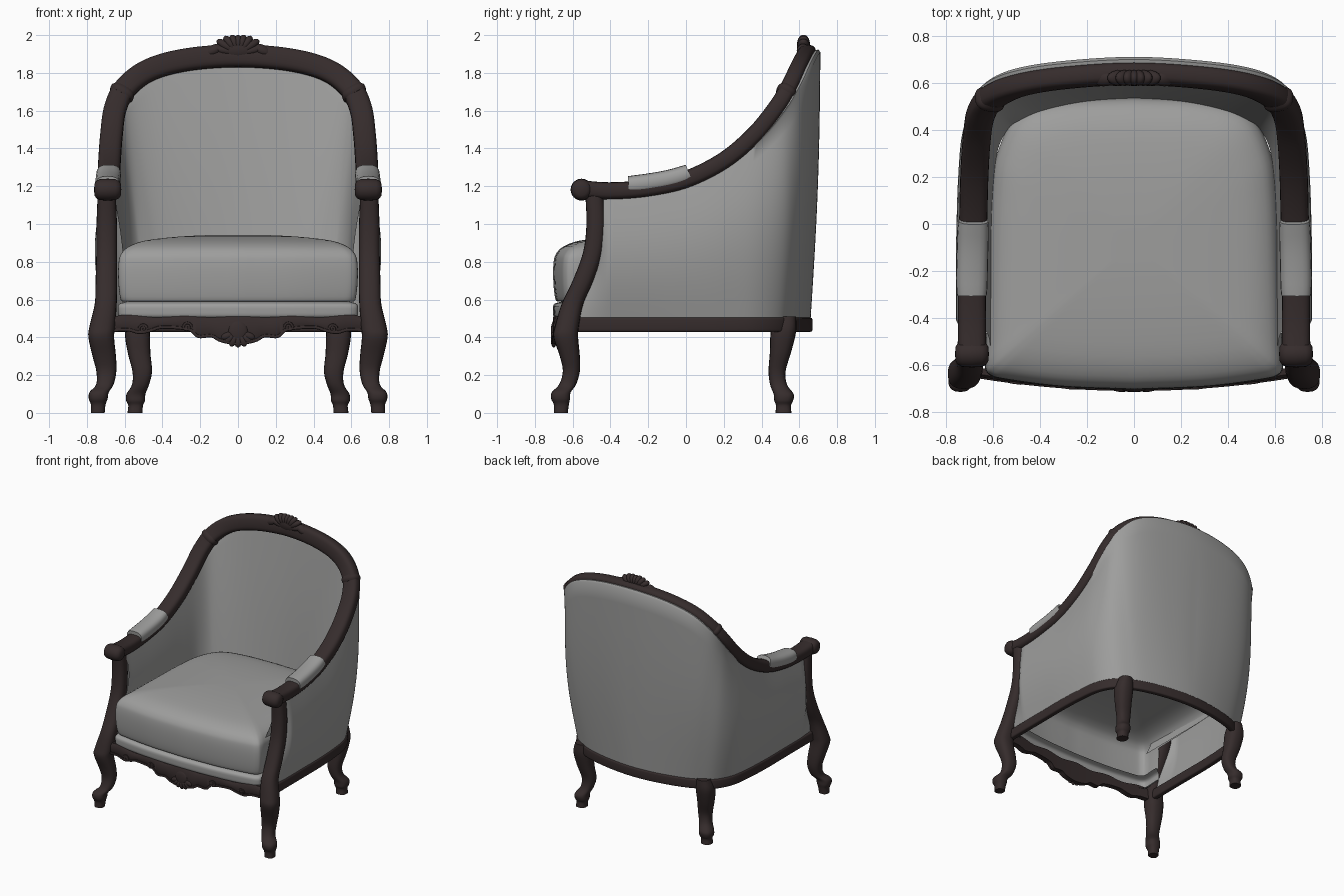
import bpy, bmesh, math
from mathutils import Vector, Matrix

if "Cube" in bpy.data.objects:
    bpy.data.objects.remove(bpy.data.objects["Cube"])


def material(name, col):
    m = bpy.data.materials.new(name)
    m.diffuse_color = (*col, 1)
    m.use_nodes = True
    m.node_tree.nodes["Principled BSDF"].inputs["Base Color"].default_value = m.diffuse_color
    return m


WOOD = material("dark wood", (0.036, 0.025, 0.025))
FABRIC = material("grey fabric", (0.34, 0.34, 0.335))


def finish(name, bm, mat, angle=40, drop=None):
    bmesh.ops.remove_doubles(bm, verts=bm.verts, dist=1e-5)
    bmesh.ops.recalc_face_normals(bm, faces=bm.faces)
    if drop:
        gone = [f for f in bm.faces if drop(f.calc_center_median())]
        bmesh.ops.delete(bm, geom=gone, context='FACES')
    me = bpy.data.meshes.new(name)
    bm.to_mesh(me)
    bm.free()
    me.materials.append(mat)
    ob = bpy.data.objects.new(name, me)
    bpy.context.collection.objects.link(ob)
    bpy.ops.object.select_all(action='DESELECT')
    ob.select_set(True)
    bpy.context.view_layer.objects.active = ob
    bpy.ops.object.shade_smooth_by_angle(angle=math.radians(angle))
    return ob


def loft(name, rings, mat, closed=True, caps=True, angle=40, drop=None):
    """Skin a list of equal-length point rings."""
    bm = bmesh.new()
    vs = [[bm.verts.new(p) for p in r] for r in rings]
    n = len(vs[0])
    for a, b in zip(vs, vs[1:]):
        for i in range(n if closed else n - 1):
            j = (i + 1) % n
            bm.faces.new((a[i], a[j], b[j], b[i]))
    if caps:
        bm.faces.new(vs[0])
        bm.faces.new(vs[-1])
    return finish(name, bm, mat, angle, drop)


def spline(pts, n):
    """Catmull-Rom through points of any dimension."""
    pts = [Vector(p) for p in pts]
    q = [2 * pts[0] - pts[1]] + pts + [2 * pts[-1] - pts[-2]]
    out = []
    for a, b, c, d in zip(q, q[1:], q[2:], q[3:]):
        for k in range(n):
            t = k / n
            out.append(0.5 * (2 * b + (c - a) * t + (2 * a - 5 * b + 4 * c - d) * t * t
                              + (3 * b - a - 3 * c + d) * t ** 3))
    return out + [pts[-1]]


def mirrored(half):
    """Half path ending on x = 0 -> full path."""
    return list(half) + [(-p[0], *p[1:]) for p in reversed(half[:-1])]


def oval(a, e=0.75):
    c, s = math.cos(a), math.sin(a)
    return math.copysign(abs(c) ** e, c), math.copysign(abs(s) ** e, s)


def frames(path, ref):
    """Point, face normal and width direction along a path."""
    out = []
    for i, p in enumerate(path):
        t = (path[min(i + 1, len(path) - 1)] - path[max(i - 1, 0)]).normalized()
        n = (ref(p) - t * ref(p).dot(t)).normalized()
        out.append((p, n, t.cross(n)))
    return out


def sweep(name, fr, hw, ht, mat, lift=0, scale=lambda u: 1, seg=20, e=0.75):
    rings = []
    for i, (p, n, w) in enumerate(fr):
        s = scale(i / (len(fr) - 1))
        uv = [oval(2 * math.pi * k / seg, e) for k in range(seg)]
        rings.append([p + n * (lift + y * ht * s) + w * x * hw * s for x, y in uv])
    return loft(name, rings, mat)


def blobs(name, items, mat):
    """Ellipsoids (location, scale, rotation about y) in one object."""
    bm = bmesh.new()
    for loc, sc, rot in items:
        m = Matrix.Translation(loc) @ Matrix.Rotation(rot, 4, 'Y') @ Matrix.Diagonal((*sc, 1))
        bmesh.ops.create_uvsphere(bm, u_segments=16, v_segments=10, radius=1, matrix=m)
    return finish(name, bm, mat)


# Arm and back rail, one continuous sweep
rail_half = [(.69, -.56, 1.185), (.69, -.4, 1.175), (.69, -.2, 1.19), (.685, 0, 1.235),
             (.68, .2, 1.335), (.67, .36, 1.47), (.65, .475, 1.61), (.595, .545, 1.72),
             (.47, .595, 1.815), (.27, .625, 1.87), (0, .64, 1.89)]
up_ref = lambda p: Vector((0, -1, 1 - 0.85 * min(1, max(0, (p.z - 1.3) / 0.5))))
rail = frames(spline(mirrored(rail_half), 8), up_ref)
sweep("arm_and_back_rail", rail, .060, .046, WOOD, e=.65)

# Upholstered shell: outside, over behind the rail, and down the inside
plan_half = [(.70, -.58, .5), (.70, -.42, .5), (.70, -.2, .5), (.70, 0, .5), (.69, .2, .5),
             (.665, .37, .5), (.595, .495, .5), (.485, .565, .5), (.36, .61, .5),
             (.19, .645, .5), (0, .66, .5)]
plan = frames(spline(mirrored(plan_half), 8), lambda p: Vector((0, 0, 1)))
shell_half = [(.69, -.47, 1.185)] + rail_half[1:]
tops = frames(spline(mirrored(shell_half), 8), up_ref)
columns = []
for i, ((b, _, out), (t, n, w)) in enumerate(zip(plan, tops)):
    ends = min(i, len(plan) - 1 - i) / 8        # 0 at the front posts
    front = max(0, 1 - ends)
    swell = .012 + .036 * abs(out.x) * min(1, ends)
    back = min(1, max(0, (t.z - 1.3) / .5))
    o_top = t - n * (.036 + .032 * back) + w * .03
    i_top = t - n * .02 - w * .03
    i_bot = b - out * (.095 + .03 * max(0, out.y) ** 2) + Vector((0, 0, .28))
    col = []
    for k in range(13):
        v = k / 12
        arch = math.sin(math.pi * v)
        col.append(b.lerp(o_top, v) + out * (swell * arch - .012 * front)
                   + Vector((0, .06 * front * arch, 0)))
    col += [t - n * (.03 + .025 * back) + w * .042, t - n * .02 + w * .03]
    for k in range(13):
        v = k / 12
        arch = math.sin(math.pi * v)
        col.append(i_top.lerp(i_bot, v) - out * .008 * arch + Vector((0, .06 * front * arch, 0)))
    columns.append(col)
loft("upholstered_shell", columns, FABRIC, closed=False, caps=False, angle=60)

# Seat rail around sides and back
seat_rail = [(p + Vector((0, 0, -.033)) - w * .012, n, w) for p, n, w in plan]
sweep("seat_rail", seat_rail, .022, .038, WOOD, e=.4)

# Seat cushion (crowned top and front, open below), and the deck roll below its front edge
seat_half = [(0, -.70), (.3, -.688), (.54, -.658), (.61, -.638), (.63, -.60), (.626, -.5),
             (.618, -.2), (.607, .1), (.58, .3), (.49, .46), (.3, .52), (0, .535)]
half = spline([(*p, 0) for p in seat_half], 6)
outline = half + [Vector((-p.x, p.y, 0)) for p in reversed(half[1:-1])]
mid = Vector((0, -.08, 0))


def padded(line, profile):
    return [[mid + (p - mid) * s + Vector((0, 0, z)) for p in line] for s, z in profile]


loft("seat_cushion", padded(outline, spline(
    [(.965, .588), (.985, .60), (1.0, .66), (1.006, .74), (1.0, .805), (.98, .843), (.92, .88),
     (.78, .912), (.5, .933), (.2, .942), (.01, .943)], 3)), FABRIC, angle=50,
     drop=lambda c: c.z < .59 or (c.z < .79 and c.y > -.45))
front_edge = [p for p in half if p.y < -.45]
front_edge = [Vector((-p.x, p.y, 0)) for p in reversed(front_edge[1:])] + front_edge
loft("seat_deck_roll", padded(front_edge, spline(
    [(.96, .50), (1.0, .51), (1.008, .54), (1.0, .575), (.93, .59)], 3)),
    FABRIC, closed=False, caps=False, angle=50)

# Carved front apron with a scalloped lower edge
front_y = lambda x: -.705 + .05 * (x / .64) ** 2
edge_half = [(.66, .43), (.58, .432), (.52, .418), (.46, .43), (.41, .445), (.32, .443),
             (.25, .43), (.21, .397), (.14, .40), (.09, .375), (0, .36)]
edge = spline(mirrored(edge_half), 5)
rings = []
for p in edge:
    x, zb = p
    y, zt = front_y(x), .505 + .016 * math.cos(x * 11) ** 2
    rings.append([(x, y + .04, zb), (x, y + .01, zb), (x, y, zb + .015), (x, y, zt - .015),
                  (x, y + .012, zt), (x, y + .04, zt)])
loft("front_apron", rings, WOOD)
toward = lambda p: Vector((0, -1, 0))
sweep("apron_edge_bead", frames([Vector((p[0], front_y(p[0]) + .003, p[1] + .008)) for p in edge],
                                toward), .009, .009, WOOD, seg=8)
carving = [((0, -.698, .43), (.055, .018, .06), 0)]
for k in range(-3, 4):
    a = k * .42
    carving.append(((.06 * math.sin(a), -.70, .42 - .04 * math.cos(a)), (.020, .015, .034), -a))
blobs("apron_shell_carving", carving, WOOD)

# Crest carving: a solid fan of overlapping petals with side leaves
crest = [((0, .63, 1.915), (.165, .036, .045), 0), ((0, .622, 1.925), (.11, .034, .058), 0)]
for k in range(-4, 5):
    a = k * .33
    ln = .10 + .05 * (abs(k) / 4) ** 1.5
    d = Vector((math.sin(a), 0, math.cos(a)))
    crest.append((Vector((0, .622, 1.90)) + d * ln * .55, (.026, .034, ln * .46), a))
for s in (1, -1):
    crest.append(((s * .13, .62, 1.918), (.055, .034, .03), s * .45))
blobs("crest_carving", crest, WOOD)

# Parts repeated on both sides: each leg is a list of (x, y, z, x radius, y radius)
front_leg = [(.695, -.485, 1.16, .048, .048), (.695, -.477, 1.0, .054, .050),
             (.695, -.493, .85, .055, .052), (.697, -.545, .7, .057, .055),
             (.70, -.60, .58, .058, .057), (.718, -.63, .46, .068, .063),
             (.724, -.636, .40, .068, .065), (.708, -.615, .30, .062, .053),
             (.697, -.607, .22, .053, .045), (.705, -.627, .15, .046, .045),
             (.735, -.66, .11, .051, .050), (.740, -.664, .075, .050, .050),
             (.740, -.66, .045, .039, .040), (.742, -.662, 0, .036, .036)]
back_leg = [(.53, .53, .51, .048, .053), (.533, .516, .43, .066, .067),
            (.524, .50, .32, .060, .056), (.507, .482, .22, .052, .045),
            (.516, .49, .15, .045, .045), (.54, .517, .10, .050, .053),
            (.542, .517, .065, .050, .050), (.542, .516, .04, .039, .040),
            (.545, .516, 0, .040, .042)]
for s, side in ((1, "right"), (-1, "left")):
    for label, pts in (("front_leg_and_post", front_leg), ("back_leg", back_leg)):
        ovals = [oval(2 * math.pi * k / 20, .8) for k in range(20)]
        loft(f"{label}_{side}", [[(s * (x + rx * c), y + ry * d, z) for c, d in ovals]
                                 for x, y, z, rx, ry in spline(pts, 4)], WOOD)

    # Rounded arm end
    prof = [(.001, -.072), (.03, -.070), (.046, -.06), (.055, -.042), (.058, 0),
            (.055, .042), (.046, .06), (.03, .070), (.001, .072)]
    loft(f"arm_scroll_{side}", [[(s * .69 + h, -.553 + r * math.cos(k * math.pi / 12),
                                  1.182 + r * math.sin(k * math.pi / 12)) for k in range(24)]
                                for r, h in prof], WOOD, angle=60)

    # Arm pad and rail collar follow the rail frames
    mine = [f for f in rail if f[0].x * s > 0]
    pad = [f for f in mine if -.32 < f[0].y < .03]
    sweep(f"arm_pad_{side}", pad, .067, .050, FABRIC, lift=.027,
          scale=lambda u: 1 - .06 * abs(2 * u - 1) ** 6)
    p, n, w = min(mine, key=lambda f: abs(f[0].z - 1.69))
    t = n.cross(w)
    sweep(f"rail_collar_{side}", [(p + t * d, n, w) for d in (-.022, -.011, 0, .011, .022)],
          .069, .055, WOOD, scale=lambda u: 1 - .14 * (2 * u - 1) ** 2)

    # Scrolls carved on the apron
    for cx, cz, turn in ((.50, .445, 1), (.27, .455, -1)):
        path = []
        for k in range(28):
            a, r = k * .36, .024 - .0007 * k
            x = s * (cx + turn * r * math.cos(a))
            path.append(Vector((x, front_y(x) - .001, cz + r * math.sin(a))))
        sweep(f"apron_scroll_{side}_{int(cx * 100)}", frames(path, toward), .007, .007, WOOD, seg=8)
